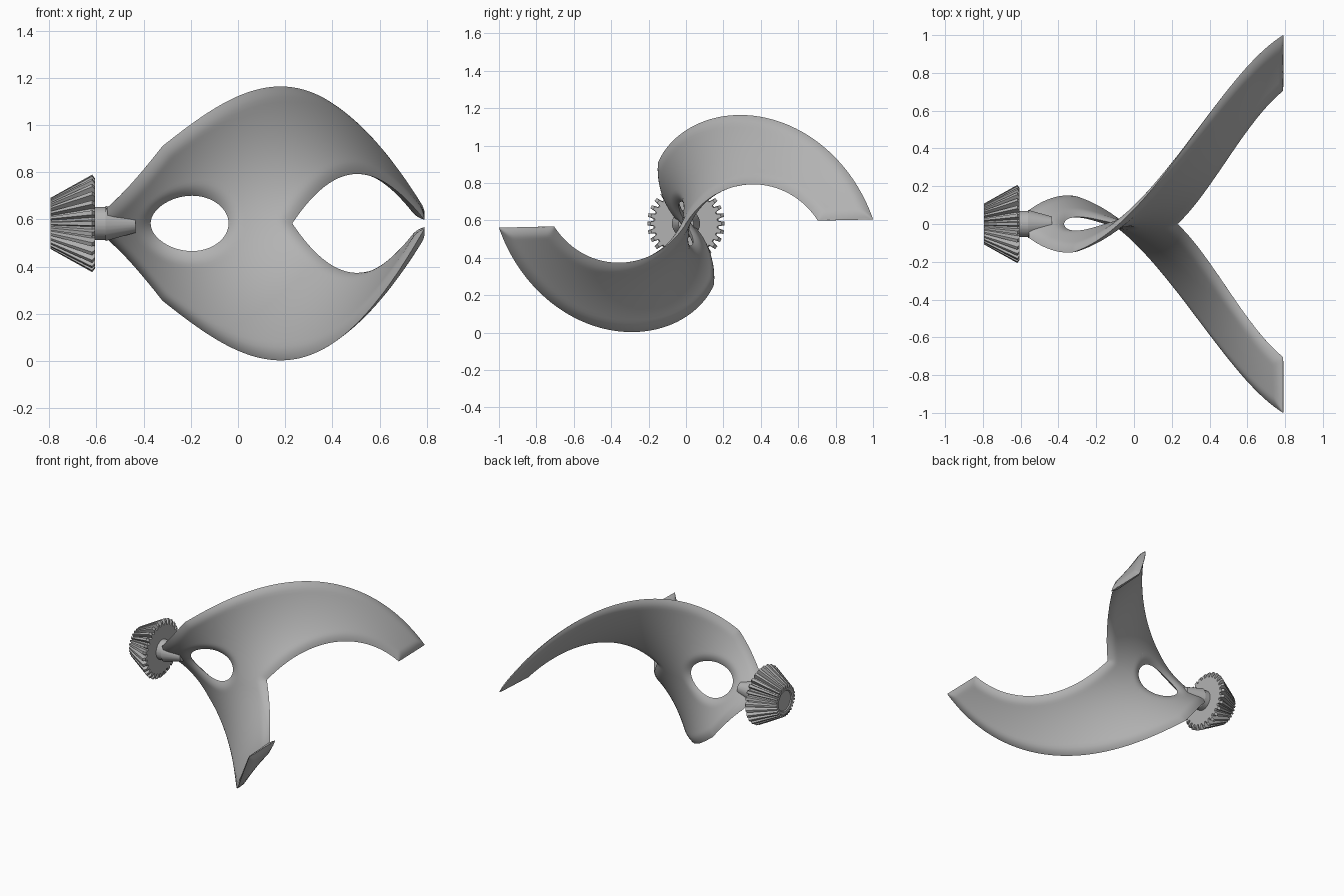
import bpy, bmesh
from math import sin, cos, pi, radians, sqrt
from mathutils import Vector
from mathutils.kdtree import KDTree

cube = bpy.data.objects.get("Cube")
if cube:
    bpy.data.objects.remove(cube)

grey = bpy.data.materials.new("mid grey")
grey.use_nodes = True
grey.diffuse_color = (0.45, 0.45, 0.45, 1)
grey.node_tree.nodes["Principled BSDF"].inputs["Base Color"].default_value = grey.diffuse_color

AXIS_Z = 0.583                 # height of the turning axis
TWIST = radians(102)           # blade twist per unit of x
X0, X1 = -0.555, 0.79          # blade ends
HOLE_X, HOLE_A, HOLE_B = -0.205, 0.165, 0.12
NOTCH = 0.23
HALF_THICK, BEVEL = 0.022, 0.06


def finish(name, bm):
    bmesh.ops.remove_doubles(bm, verts=bm.verts, dist=1e-5)
    bmesh.ops.recalc_face_normals(bm, faces=bm.faces)
    mesh = bpy.data.meshes.new(name)
    bm.to_mesh(mesh)
    bm.free()
    mesh.materials.append(grey)
    obj = bpy.data.objects.new(name, mesh)
    bpy.context.collection.objects.link(obj)
    bpy.ops.object.select_all(action='DESELECT')
    obj.select_set(True)
    bpy.context.view_layer.objects.active = obj
    bpy.ops.object.shade_smooth_by_angle(angle=radians(30))
    return obj


# Twisted blade sheet: outer and inner limits of each half at x
def outer(x):
    if x < -0.32:
        return 0.1 + 0.26 * (x - X0) / (-0.32 - X0)
    return 0.36 + 0.577 * (x + 0.32)


def inner(x):
    if x > NOTCH:
        t = x - NOTCH
        return 1.75 * t - 0.877 * t * t
    q = 1 - ((x - HOLE_X) / HOLE_A) ** 2
    return HOLE_B * sqrt(q) if q > 1e-6 else 0.0


def sheet(x, u):
    a = TWIST * (x + 0.08)
    p = Vector((x, u * sin(a), AXIS_Z + u * cos(a)))
    n = Vector((u * TWIST, -cos(a), sin(a))).normalized()
    return p, n


def eased(a, b, n):
    return [a + (b - a) * (1 - cos(pi * i / n)) / 2 for i in range(n + 1)]


columns = {-0.32}
for a, b, n in ((X0, HOLE_X - HOLE_A, 14), (HOLE_X - HOLE_A, HOLE_X + HOLE_A, 44),
                (HOLE_X + HOLE_A, NOTCH, 24), (NOTCH, X1, 56)):
    columns.update(round(x, 6) for x in eased(a, b, n))
columns = sorted(columns)

# Rim samples give the distance over which the sheet thins to an edge
rim = []
fine = eased(HOLE_X - HOLE_A, HOLE_X + HOLE_A, 200)
fine += [X0 + (X1 - X0) * i / 600 for i in range(601)]
for x in fine:
    for s in (-1, 1):
        rim.append(sheet(x, s * outer(x))[0])
        if inner(x) > 0:
            rim.append(sheet(x, s * inner(x))[0])
for u in eased(inner(X1), outer(X1), 80):
    rim += [sheet(X1, u)[0], sheet(X1, -u)[0]]
tree = KDTree(len(rim))
for i, p in enumerate(rim):
    tree.insert(p, i)
tree.balance()

bm = bmesh.new()
ROWS = 26
for half in (-1, 1):
    for side in (-1, 1):
        grid = []
        for x in columns:
            line = []
            for j, u in enumerate(eased(inner(x), outer(x), ROWS)):
                p, n = sheet(x, half * u)
                t = min(1, tree.find(p)[2] / BEVEL)
                on_rim = j == ROWS or x == X1 or (j == 0 and inner(x) > 0)
                h = 0 if on_rim else HALF_THICK * t * (2 - t)
                line.append(bm.verts.new(p + n * h * side))
            grid.append(line)
        for c0, c1 in zip(grid, grid[1:]):
            for j in range(ROWS):
                bm.faces.new((c0[j], c1[j], c1[j + 1], c0[j + 1]))
bmesh.ops.dissolve_degenerate(bm, dist=1e-6, edges=bm.edges)
finish("twisted_blade", bm)


# Solids lofted along the axis; each station is (x, tip radius, root radius)
def loft(name, stations, teeth):
    bm = bmesh.new()
    rings = []
    for x, tip, root in stations:
        ring = []
        for i in range(teeth):
            for f, r in ((-0.36, root), (-0.2, tip), (0.2, tip), (0.36, root)):
                a = 2 * pi * (i + f) / teeth
                ring.append(bm.verts.new((x, r * sin(a), AXIS_Z + r * cos(a))))
        rings.append(ring)
    for r0, r1 in zip(rings, rings[1:]):
        for i in range(len(r0)):
            bm.faces.new((r0[i - 1], r0[i], r1[i], r1[i - 1]))
    bm.faces.new(rings[0])
    bm.faces.new(rings[-1])
    return finish(name, bm)


loft("bevel_gear", [(-0.785, 0.07, 0.07), (-0.792, 0.075, 0.075), (-0.795, 0.108, 0.09),
                    (-0.618, 0.207, 0.174), (-0.605, 0.19, 0.168)], 28)
loft("gear_shaft", [(-0.61, 0.07, 0.07), (-0.56, 0.07, 0.07)], 12)
loft("shaft_cone", [(-0.562, 0.075, 0.075), (-0.435, 0.04, 0.04)], 12)
